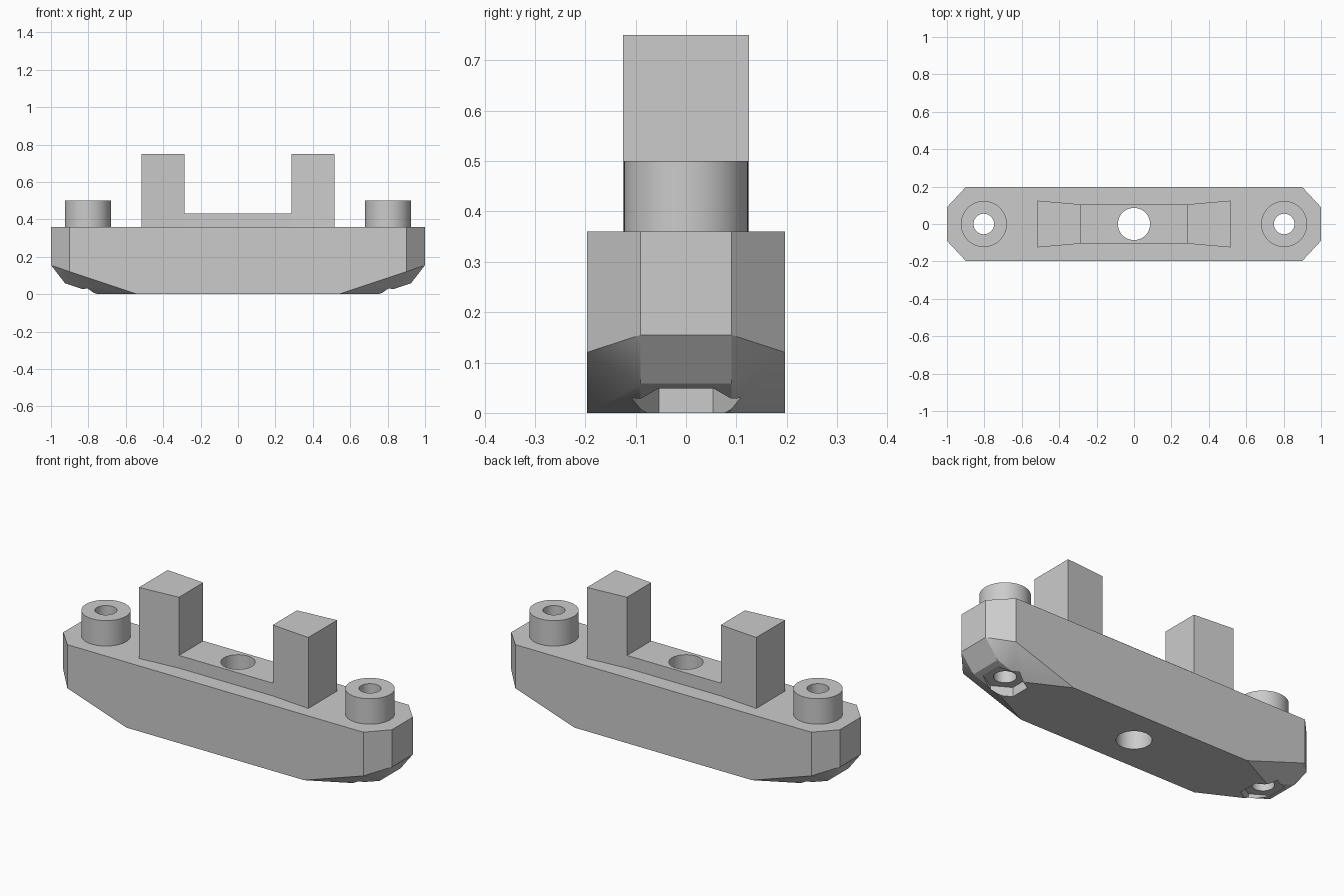
import bpy
import bmesh
from math import cos, sin, pi, radians

if "Cube" in bpy.data.objects:
    bpy.data.objects.remove(bpy.data.objects["Cube"], do_unlink=True)

grey = bpy.data.materials.new("light grey")
grey.use_nodes = True
colour = (0.6, 0.6, 0.6, 1)
grey.diffuse_color = colour
grey.node_tree.nodes["Principled BSDF"].inputs["Base Color"].default_value = colour

TOP = 0.36        # deck height of the body
BOLT_X = 0.803    # bolt centres


def finish(name, bm):
    bmesh.ops.recalc_face_normals(bm, faces=bm.faces[:])
    mesh = bpy.data.meshes.new(name)
    bm.to_mesh(mesh)
    bm.free()
    obj = bpy.data.objects.new(name, mesh)
    bpy.context.collection.objects.link(obj)
    mesh.materials.append(grey)
    return obj


def prism(name, plan, z0, z1):
    """Extrude a plan outline between two heights."""
    bm = bmesh.new()
    face = bm.faces.new([bm.verts.new((x, y, z0)) for x, y in plan])
    new = bmesh.ops.extrude_face_region(bm, geom=[face])["geom"]
    for v in new:
        if isinstance(v, bmesh.types.BMVert):
            v.co.z = z1
    return finish(name, bm)


def ring(x, radius, sides, turn=0.0):
    angles = [turn + 2 * pi * i / sides for i in range(sides)]
    return [(x + radius * cos(a), radius * sin(a)) for a in angles]


def cut(obj, cutters):
    for cutter in cutters:
        mod = obj.modifiers.new("cut", "BOOLEAN")
        mod.operation = "DIFFERENCE"
        mod.solver = "EXACT"
        mod.object = cutter
    bpy.context.view_layer.update()
    graph = bpy.context.evaluated_depsgraph_get()
    mesh = bpy.data.meshes.new_from_object(obj.evaluated_get(graph))
    obj.modifiers.clear()
    obj.data = mesh


def is_corner(face):
    n = face.normal
    return 0.3 < abs(n.y) < 0.6 and n.z < -0.3


def shade(obj):
    """Smooth round walls and the blended lower corners, keep the rest crisp."""
    bm = bmesh.new()
    bm.from_mesh(obj.data)
    bm.normal_update()
    for f in bm.faces:
        f.smooth = True
    for e in bm.edges:
        soft = False
        if len(e.link_faces) == 2:
            a, b = e.link_faces
            blended = is_corner(a) and is_corner(b) and a.normal.y * b.normal.y > 0
            soft = blended or a.normal.angle(b.normal, 0) < radians(15)
        e.smooth = soft
    bm.to_mesh(obj.data)
    bm.free()


# Body: convex block with clipped corners and a bevelled underside
quarter = [(1, 0.09, TOP), (0.9, 0.197, TOP), (0.9, 0.197, 0.12), (1, 0.09, 0.155),
           (0.925, 0.09, 0.0583), (0.75, 0.09, 0), (0.54, 0.197, 0)]
bm = bmesh.new()
for sx in (-1, 1):
    for sy in (-1, 1):
        for x, y, z in quarter:
            bm.verts.new((sx * x, sy * y, z))
bmesh.ops.convex_hull(bm, input=bm.verts[:])
bmesh.ops.dissolve_limit(bm, angle_limit=radians(2), verts=bm.verts[:], edges=bm.edges[:])
body = finish("body", bm)

# Bridge between the posts
bridge = prism("bridge", [(-0.285, -0.105), (0.285, -0.105),
                          (0.285, 0.105), (-0.285, 0.105)], TOP, 0.43)

# Flared posts and bolt bosses on each side
bosses = []
for side, s in (("left", 1), ("right", -1)):
    prism(side + "_post", [(s * 0.285, -0.105), (s * 0.515, -0.125),
                           (s * 0.515, 0.125), (s * 0.285, 0.105)], TOP, 0.75)
    bosses.append(prism(side + "_boss", ring(s * BOLT_X, 0.123, 48), TOP, 0.5))

# Cutters: centre hole, bolt holes and hexagonal nut pockets
centre = prism("centre_hole_cutter", ring(0, 0.086, 48), -0.1, 1)
bolts = [prism("bolt_hole_cutter", ring(s * BOLT_X, 0.055, 48), -0.1, 1) for s in (1, -1)]
pockets = [prism("nut_pocket_cutter", ring(s * BOLT_X, 0.108, 6, pi / 6), -0.1, 0.05)
           for s in (1, -1)]
cut(body, [centre] + bolts + pockets)
cut(bridge, [centre])
for boss, bolt in zip(bosses, bolts):
    cut(boss, [bolt])
for cutter in [centre] + bolts + pockets:
    bpy.data.objects.remove(cutter, do_unlink=True)

for obj in [body, bridge] + bosses:
    shade(obj)
